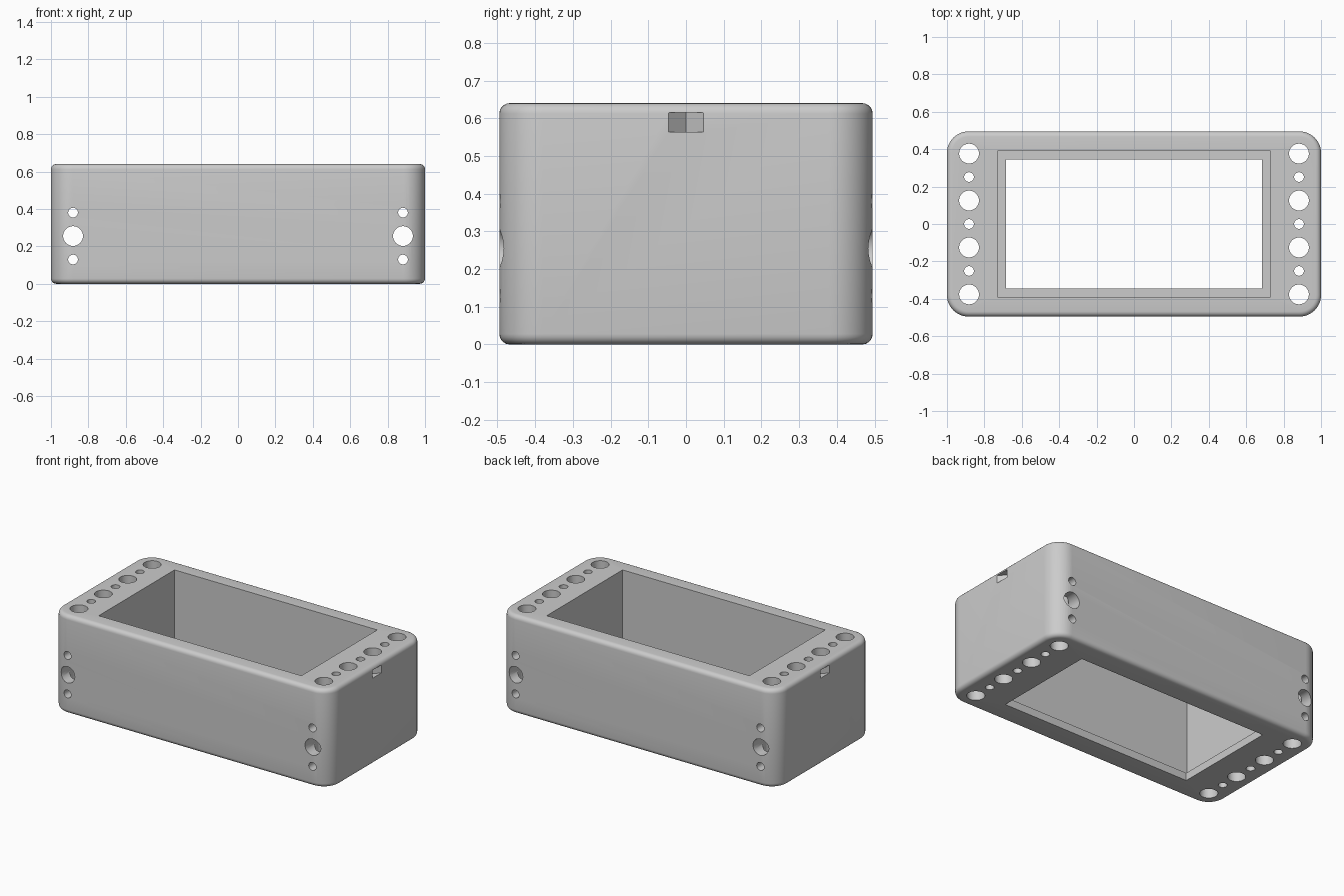
import bpy
import bmesh
from math import pi, cos, sin, radians
from mathutils import Matrix, Vector

old = bpy.data.objects.get("Cube")
if old:
    bpy.data.objects.remove(old, do_unlink=True)

# Overall sizes
HX, HY, H = 1.0, 0.495, 0.64
CORNER, EDGE = 0.115, 0.028
HOLE_X = 0.882
PITCH = 0.1255
BIG, SMALL = 0.053, 0.026

grey = bpy.data.materials.new("light_grey")
grey.use_nodes = True
colour = (0.6, 0.6, 0.6, 1)
grey.diffuse_color = colour
grey.node_tree.nodes["Principled BSDF"].inputs["Base Color"].default_value = colour


def make_object(name, bm):
    bmesh.ops.recalc_face_normals(bm, faces=bm.faces)
    mesh = bpy.data.meshes.new(name)
    bm.to_mesh(mesh)
    bm.free()
    mesh.materials.append(grey)
    ob = bpy.data.objects.new(name, mesh)
    bpy.context.collection.objects.link(ob)
    return ob


def prism(points, z0, z1):
    """Extrude a flat outline from z0 to z1."""
    bm = bmesh.new()
    face = bm.faces.new([bm.verts.new((x, y, z0)) for x, y in points])
    new = bmesh.ops.extrude_face_region(bm, geom=[face])["geom"]
    bmesh.ops.translate(bm, vec=(0, 0, z1 - z0),
                        verts=[v for v in new if isinstance(v, bmesh.types.BMVert)])
    return bm


def rectangle(hx, hy):
    return [(-hx, -hy), (hx, -hy), (hx, hy), (-hx, hy)]


def cylinder(radius, depth, matrix):
    bm = bmesh.new()
    bmesh.ops.create_cone(bm, cap_ends=True, segments=32, radius1=radius,
                          radius2=radius, depth=depth, matrix=matrix)
    return bm


# Body: rounded rectangle with rounded top and bottom rims
outline = []
steps = 12
for i, (sx, sy) in enumerate([(1, 1), (-1, 1), (-1, -1), (1, -1)]):
    for k in range(steps + 1):
        a = (i + k / steps) * pi / 2
        outline.append((sx * (HX - CORNER) + CORNER * cos(a),
                        sy * (HY - CORNER) + CORNER * sin(a)))
bm = prism(outline, 0, H)
rims = [e for e in bm.edges if abs(e.verts[0].co.z - e.verts[1].co.z) < 0.001]
bmesh.ops.bevel(bm, geom=rims, offset=EDGE, segments=5, profile=0.5, affect='EDGES')
body = make_object("frame_body", bm)

# Pocket above a thin lip, and the smaller opening through the lip
cutters = [prism(rectangle(0.73, 0.39), 0.05, H + 0.1),
           prism(rectangle(0.685, 0.345), -0.1, H / 2)]

for side in (-1, 1):
    # Vertical row of alternating large and small holes
    for n in range(-3, 4):
        at = Vector((side * HOLE_X, n * PITCH, H / 2))
        cutters.append(cylinder(BIG if n % 2 else SMALL, H + 0.2,
                                Matrix.Translation(at)))
    # Holes running from front to back
    for n in range(1, 4):
        at = Vector((side * HOLE_X, 0, n * PITCH + 0.004))
        cutters.append(cylinder(SMALL if n % 2 else BIG, 2 * HY + 0.2,
                                Matrix.Translation(at) @ Matrix.Rotation(radians(90), 4, 'X')))
    # V-shaped notch in the end wall
    r = 0.046
    notch = [(side * (HX + r), -2 * r), (side * (HX + r), 2 * r), (side * (HX - r), 0)]
    cutters.append(prism(notch, 0.563, 0.615))

for bm in cutters:
    cutter = make_object("cutter", bm)
    cutter.hide_render = True
    mod = body.modifiers.new("cut", 'BOOLEAN')
    mod.operation = 'DIFFERENCE'
    mod.solver = 'EXACT'
    mod.object = cutter
    bpy.context.view_layer.objects.active = body
    bpy.ops.object.modifier_apply(modifier=mod.name)
    bpy.data.objects.remove(cutter, do_unlink=True)

# Smooth rounding with crisp hole edges
bpy.ops.object.select_all(action='DESELECT')
body.select_set(True)
bpy.context.view_layer.objects.active = body
bpy.ops.object.shade_smooth_by_angle(angle=radians(30))
